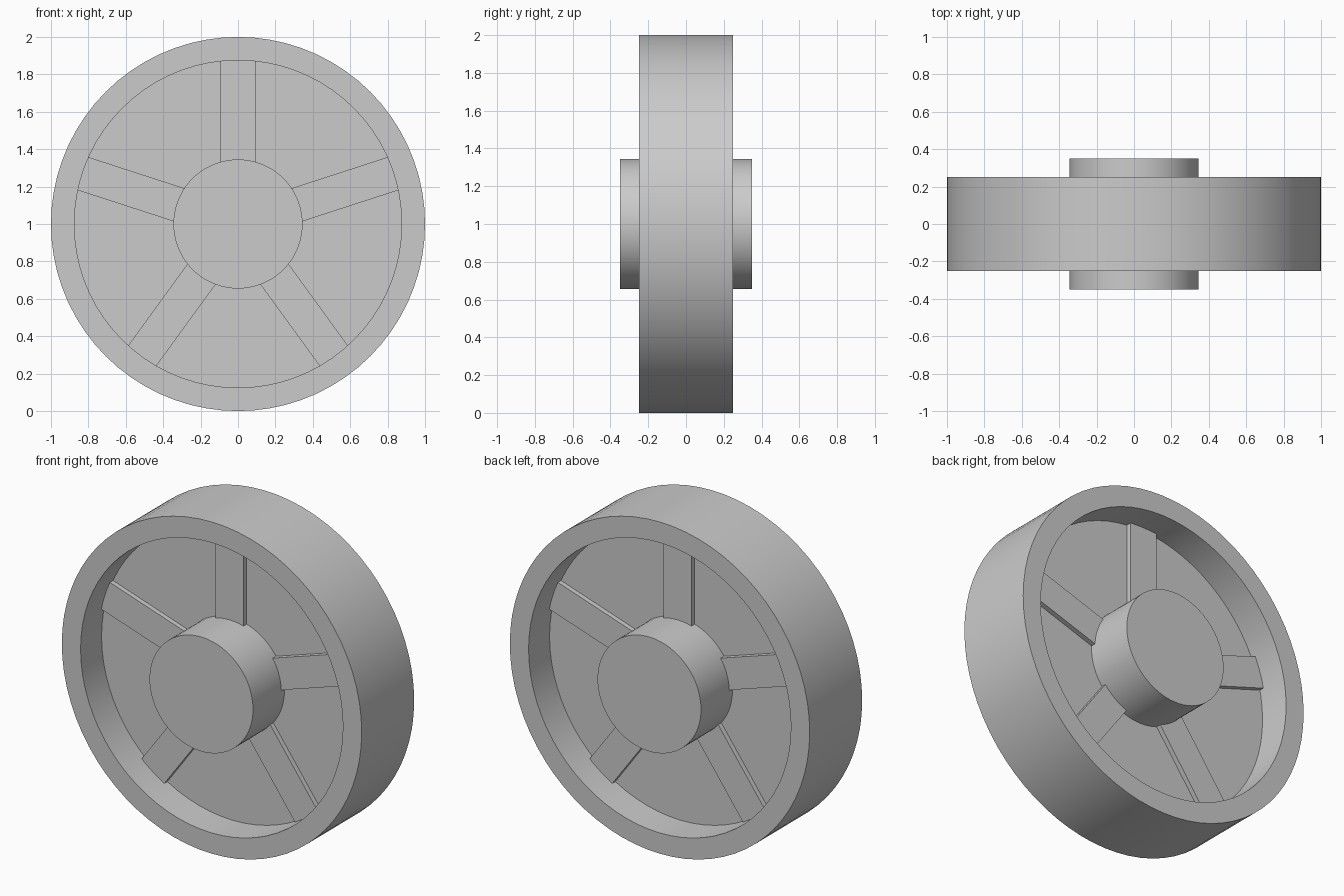
import bpy, bmesh, math
from mathutils import Matrix, Vector

cube = bpy.data.objects.get("Cube")
if cube:
    bpy.data.objects.remove(cube)

SEGMENTS = 72
RIM_R, RIM_IN, HUB_R = 1.0, 0.875, 0.345
RIM_Y, HUB_Y, WEB_Y, SPOKE_Y = 0.25, 0.35, 0.05, 0.08
SPOKE_HALF = 0.093
CENTRE = Vector((0, 0, 1))

grey = bpy.data.materials.new("plain grey")
grey.use_nodes = True
grey.diffuse_color = (0.6, 0.6, 0.6, 1)
grey.node_tree.nodes["Principled BSDF"].inputs["Base Color"].default_value = grey.diffuse_color


def finish(name, bm):
    """Turn a bmesh into a smooth-by-angle object with the wheel centre as origin."""
    bmesh.ops.recalc_face_normals(bm, faces=bm.faces)
    mesh = bpy.data.meshes.new(name)
    bm.to_mesh(mesh)
    bm.free()
    mesh.materials.append(grey)
    obj = bpy.data.objects.new(name, mesh)
    obj.location = CENTRE
    bpy.context.collection.objects.link(obj)
    bpy.ops.object.select_all(action="DESELECT")
    obj.select_set(True)
    bpy.context.view_layer.objects.active = obj
    bpy.ops.object.shade_smooth_by_angle(angle=math.radians(30))
    return obj


def lathe(name, profile):
    """Spin a closed (radius, y) profile around the y axle."""
    bm = bmesh.new()
    verts = [bm.verts.new((r, y, 0)) for r, y in profile]
    edges = [bm.edges.new((verts[i - 1], v)) for i, v in enumerate(verts)]
    bmesh.ops.spin(bm, geom=verts + edges, cent=(0, 0, 0), axis=(0, 1, 0),
                   angle=math.tau, steps=SEGMENTS, use_merge=True)
    bmesh.ops.remove_doubles(bm, verts=bm.verts, dist=1e-4)
    return finish(name, bm)


# Rim
lathe("rim", [(RIM_IN, -RIM_Y), (RIM_R, -RIM_Y), (RIM_R, RIM_Y), (RIM_IN, RIM_Y)])

# Thin web between hub and rim
lathe("web", [(HUB_R, -WEB_Y), (RIM_IN, -WEB_Y), (RIM_IN, WEB_Y), (HUB_R, WEB_Y)])

# Solid hub, standing proud of the rim on both sides
bm = bmesh.new()
bmesh.ops.create_cone(bm, cap_ends=True, segments=SEGMENTS, radius1=HUB_R,
                      radius2=HUB_R, depth=2 * HUB_Y,
                      matrix=Matrix.Rotation(math.pi / 2, 4, "X"))
finish("hub", bm)

# Five flat spokes, raised slightly from both faces of the web
inner, outer = HUB_R - 0.013, RIM_IN + 0.001
for i in range(5):
    bm = bmesh.new()
    bmesh.ops.create_cube(bm, size=1)
    bmesh.ops.scale(bm, verts=bm.verts,
                    vec=(2 * SPOKE_HALF, 2 * SPOKE_Y, outer - inner))
    bmesh.ops.translate(bm, verts=bm.verts, vec=(0, 0, (inner + outer) / 2))
    bmesh.ops.rotate(bm, verts=bm.verts, cent=(0, 0, 0),
                     matrix=Matrix.Rotation(i * math.tau / 5, 3, "Y"))
    finish(f"spoke_{i + 1}", bm)
